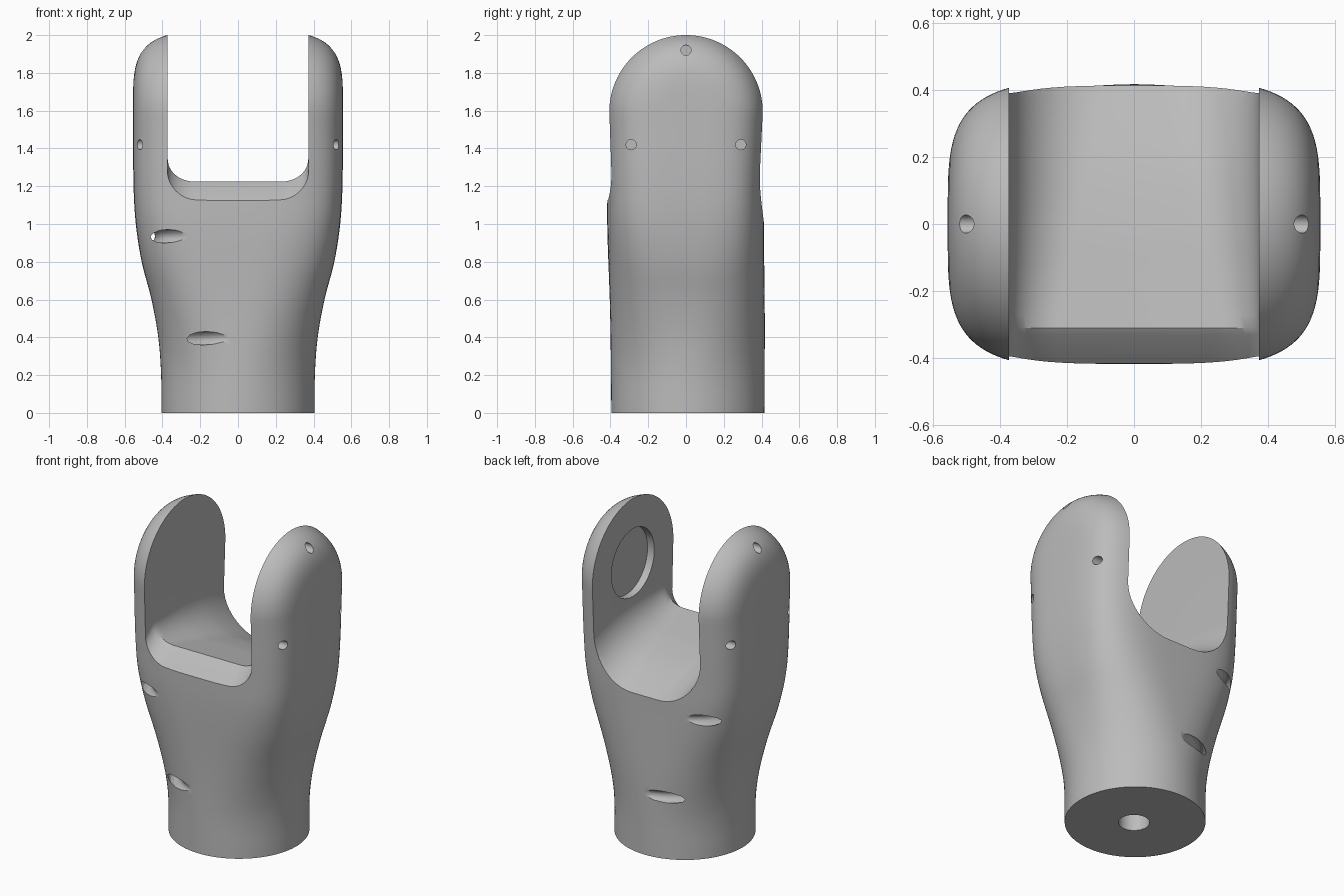
import bpy, bmesh, math
from mathutils import Matrix, Vector

cube = bpy.data.objects.get("Cube")
if cube:
    bpy.data.objects.remove(cube, do_unlink=True)

grey = bpy.data.materials.new("light_grey")
grey.use_nodes = True
GREY = (0.5, 0.5, 0.5, 1)
grey.diffuse_color = GREY
grey.node_tree.nodes["Principled BSDF"].inputs["Base Color"].default_value = GREY

PIVOT = 1.594


def sample(keys, z):
    """Smooth interpolation through (position, value) keys."""
    for i in range(len(keys) - 1):
        if z <= keys[i + 1][0] or i == len(keys) - 2:
            (z0, v0), (z1, v1) = keys[i], keys[i + 1]
            zp, vp = keys[max(i - 1, 0)]
            zn, vn = keys[min(i + 2, len(keys) - 1)]
            h = z1 - z0
            t = (z - z0) / h
            m0, m1 = (v1 - vp) / (z1 - zp) * h, (vn - v0) / (zn - z0) * h
            return ((2*t**3 - 3*t*t + 1) * v0 + (t**3 - 2*t*t + t) * m0
                    + (3*t*t - 2*t**3) * v1 + (t**3 - t*t) * m1)


def make_object(name, bm):
    bmesh.ops.recalc_face_normals(bm, faces=bm.faces)
    mesh = bpy.data.meshes.new(name)
    bm.to_mesh(mesh)
    bm.free()
    ob = bpy.data.objects.new(name, mesh)
    bpy.context.collection.objects.link(ob)
    return ob


def loft(name, rings):
    """Closed solid through equal-length rings, capped at both ends."""
    bm = bmesh.new()
    rows = [[bm.verts.new(p) for p in ring] for ring in rings]
    n = len(rows[0])
    for a, b in zip(rows, rows[1:]):
        for i in range(n):
            j = (i + 1) % n
            bm.faces.new((a[i], a[j], b[j], b[i]))
    bm.faces.new(rows[0])
    bm.faces.new(rows[-1])
    return make_object(name, bm)


def cylinder(name, radius, start, end):
    start, end = Vector(start), Vector(end)
    axis = end - start
    bm = bmesh.new()
    turn = axis.to_track_quat('Z', 'Y').to_matrix().to_4x4()
    bmesh.ops.create_cone(bm, cap_ends=True, segments=32, radius1=radius, radius2=radius,
                          depth=axis.length,
                          matrix=Matrix.Translation((start + end) / 2) @ turn)
    return make_object(name, bm)


def tube(name, points, radius):
    """Bent channel cutter swept along a smooth path."""
    curve = bpy.data.curves.new(name, 'CURVE')
    curve.dimensions = '3D'
    curve.bevel_depth = radius
    curve.bevel_resolution = 4
    curve.use_fill_caps = True
    spline = curve.splines.new('BEZIER')
    spline.bezier_points.add(len(points) - 1)
    for bp, p in zip(spline.bezier_points, points):
        bp.co = p
        bp.handle_left_type = bp.handle_right_type = 'AUTO'
    path = bpy.data.objects.new(name + "_path", curve)
    bpy.context.collection.objects.link(path)
    bpy.context.view_layer.update()
    graph = bpy.context.evaluated_depsgraph_get()
    mesh = bpy.data.meshes.new_from_object(path.evaluated_get(graph))
    bpy.data.objects.remove(path)
    bm = bmesh.new()
    bm.from_mesh(mesh)
    bmesh.ops.remove_doubles(bm, verts=bm.verts, dist=1e-5)
    return make_object(name, bm)


# Body: round base blending into a wide squarish section, ending in a revolved dome
WIDTH = [(0, .405), (.2, .407), (.4, .422), (.6, .458), (.8, .51), (1, .541),
         (1.2, .553), (PIVOT, .556)]
DEPTH = [(0, .405), (.6, .41), (1, .415), (1.2, .415), (PIVOT, .43)]
POWER = [(0, 2), (.3, 2.05), (.7, 2.8), (1.1, 3.8), (PIVOT, 4)]
SHIFT = [(0, .01), (.5, .008), (1, -.002), (PIVOT, 0)]
HALF = 56


def half_section(z):
    a, b, p = sample(WIDTH, z), sample(DEPTH, z), sample(POWER, z)
    pts = []
    for i in range(HALF + 1):
        t = math.pi * i / HALF
        c, s = math.cos(t), max(math.sin(t), 0)
        y = 0 if i in (0, HALF) else b * s ** (2 / p)
        pts.append((math.copysign(a * abs(c) ** (2 / p), c), y))
    return pts


bm = bmesh.new()
previous = None
ROWS = 40
for k in range(ROWS + 1):
    z = PIVOT * k / ROWS
    half, off = half_section(z), sample(SHIFT, z)
    ring = [bm.verts.new((x, off - y, z)) for x, y in half]
    ring += [bm.verts.new((x, off + y, z)) for x, y in half[-2:0:-1]]
    if previous:
        for i in range(len(ring)):
            j = (i + 1) % len(ring)
            bm.faces.new((previous[i], previous[j], ring[j], ring[i]))
    else:
        bm.faces.new(ring)
    previous = ring
dome = half_section(PIVOT)
STEPS = 48
previous = None
for k in range(STEPS + 1):
    t = math.pi * k / STEPS
    row = [bm.verts.new((x, -y * math.cos(t), PIVOT + y * math.sin(t))) for x, y in dome]
    if previous:
        for i in range(HALF):
            bm.faces.new((previous[i], previous[i + 1], row[i + 1], row[i]))
    previous = row
bmesh.ops.remove_doubles(bm, verts=bm.verts, dist=1e-5)
bmesh.ops.dissolve_degenerate(bm, edges=bm.edges, dist=1e-5)
body = make_object("fork_body", bm)

# Slot between the arms: rounded U section over a sloping floor with a front ridge
GAP = .373


def slot_ring(y, floor, radius, rise):
    pts = [(GAP, y, 2.3)]
    for i in range(13):
        t = math.pi / 2 * i / 12
        pts.append((GAP - radius + radius * math.cos(t), y, floor + rise * (1 - math.sin(t))))
    return pts + [(-x, y, z) for x, y, z in reversed(pts)]


FLOOR = [(-.31, 1.225), (-.15, 1.195), (0, 1.165), (.2, 1.105), (.42, 1.0), (.6, .9)]
rings = [slot_ring(-.6, .94, .15, .15), slot_ring(-.33, 1.212, .14, .12)]
for k in range(25):
    y = -.31 + .91 * k / 24
    f = max(0, min(1, (y + .31) / .7))
    rings.append(slot_ring(y, sample(FLOOR, y), .14 + .14 * f, .12 + .16 * f))
cutters = [loft("slot_cutter", rings)]

# Round pocket inside the left arm, and the bore in the base
cutters.append(cylinder("pocket_cutter", .215, (.3, 0, PIVOT), (.42, 0, PIVOT)))
cutters.append(cylinder("base_bore_cutter", .09, (0, 0, -.1), (0, 0, .35)))

# Three small pin holes in each arm
for side in (-1, 1):
    for y, z in ((0, 1.92), (-.29, 1.42), (.29, 1.42)):
        cutters.append(cylinder("pin_hole_cutter", .027, (side * .45, y, z), (side * .7, y, z)))

# Curved cord channels running from front to back inside the right wall
for z, path in ((.935, [(-.16, .485), (-.34, .405), (-.43, .30), (-.465, .15)]),
                (.395, [(0, .46), (-.17, .375), (-.27, .25), (-.32, .12)])):
    pts = [(x, -y, z) for x, y in path] + [(path[-1][0] - .01, 0, z)]
    pts += [(x, y, z) for x, y in reversed(path)]
    cutters.append(tube("cord_channel_cutter", pts, .036))

# Carve everything, then bake the result
for cutter in cutters:
    mod = body.modifiers.new(cutter.name, 'BOOLEAN')
    mod.operation = 'DIFFERENCE'
    mod.solver = 'EXACT'
    mod.object = cutter
    cutter.hide_render = True
bpy.context.view_layer.update()
graph = bpy.context.evaluated_depsgraph_get()
carved = bpy.data.meshes.new_from_object(body.evaluated_get(graph))
body.modifiers.clear()
body.data = carved
for cutter in cutters:
    bpy.data.objects.remove(cutter, do_unlink=True)

carved.materials.clear()
carved.materials.append(grey)
bpy.ops.object.select_all(action='DESELECT')
body.select_set(True)
bpy.context.view_layer.objects.active = body
bpy.ops.object.shade_smooth_by_angle(angle=math.radians(30))
